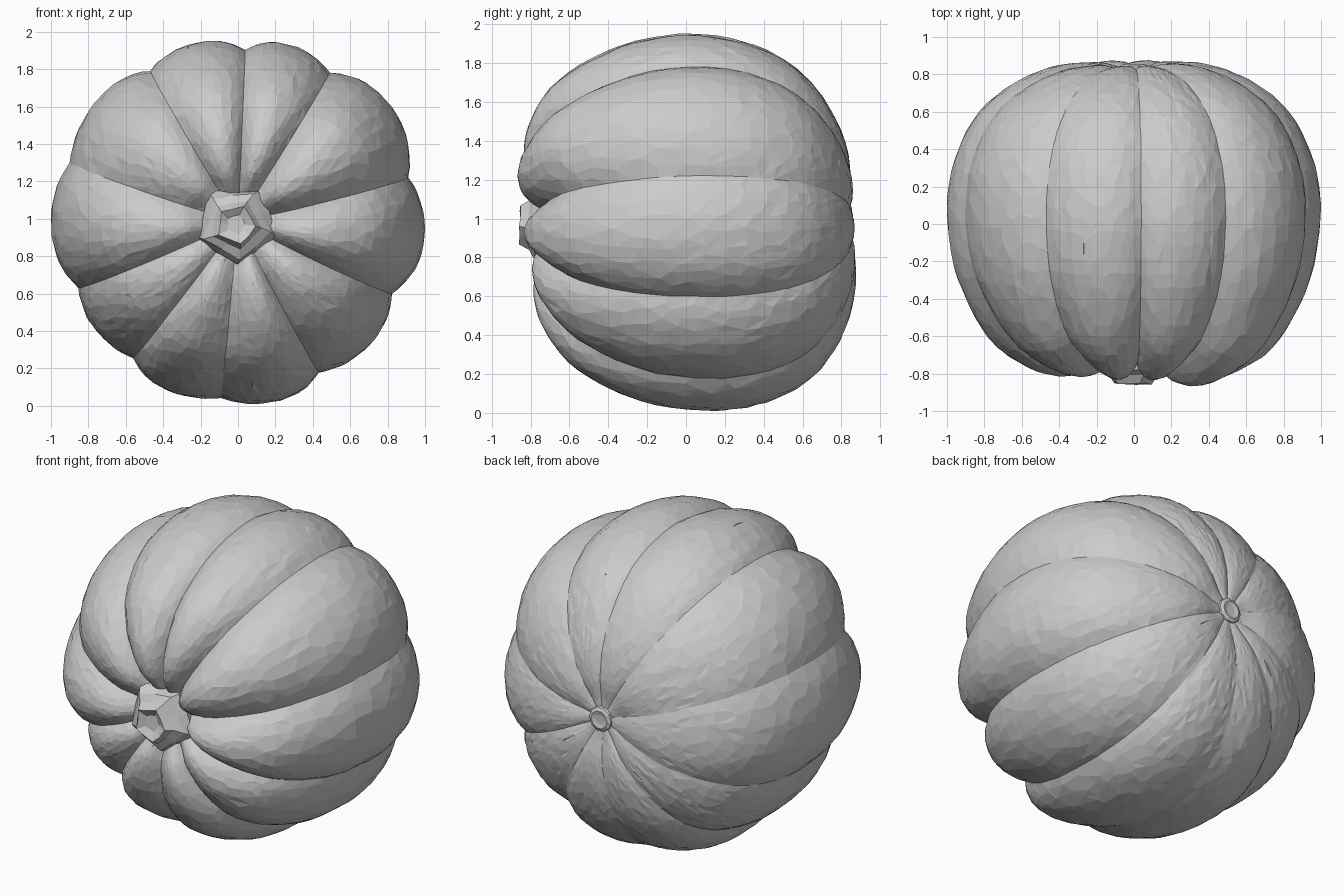
import bpy, math, random
from mathutils import Vector

if "Cube" in bpy.data.objects:
    bpy.data.objects.remove(bpy.data.objects["Cube"])

random.seed(4)

# Grooves (angle, radius) seen from the front, and the crest radius of the lobe after each
GROOVES = [(87.5, .90), (57.9, .92), (13.6, .936), (-26, .912), (-62.3, .926),
           (-95.4, .96), (-127, .928), (-156.5, .927), (-198.4, .949), (-239.3, .919)]
CRESTS = [.97, 1.015, 1.0, .975, .997, .992, .965, 1.0, .985, .967]

# Lobe profile from the stem pit to the blossom end: radius, y, groove strength
PROFILE = [(.02, -.70, 0), (.14, -.71, .3), (.20, -.75, .8), (.29, -.80, 1.2), (.42, -.81, 1.5),
           (.57, -.765, 1.5), (.74, -.65, 1.4), (.87, -.46, 1.2), (.965, -.22, 1.05), (1.0, .04, 1),
           (.985, .24, .9), (.94, .40, .8), (.87, .54, .7), (.78, .65, .6), (.66, .74, .45),
           (.52, .81, .35), (.38, .85, .3), (.24, .86, .25), (.12, .84, .15), (.02, .83, 0)]


def spline(pts, t):
    """Catmull-Rom point at parameter t in 0..1."""
    n = len(pts) - 1
    i = min(int(t * n), n - 1)
    u = t * n - i
    a, b, c, d = (Vector(pts[max(0, min(n, i + k))]) for k in (-1, 0, 1, 2))
    return .5 * (2 * b + (c - a) * u + (2 * a - 5 * b + 4 * c - d) * u**2
                 + (3 * b - a - 3 * c + d) * u**3)


def loft(name, rings):
    """Closed skin over equal-length rings, capped at both ends."""
    n = len(rings[0])
    verts = [v for ring in rings for v in ring]
    faces = [(j * n + i, j * n + (i + 1) % n, (j + 1) * n + (i + 1) % n, (j + 1) * n + i)
             for j in range(len(rings) - 1) for i in range(n)]
    faces += [tuple(reversed(range(n))), tuple(range(len(verts) - n, len(verts)))]
    mesh = bpy.data.meshes.new(name)
    mesh.from_pydata(verts, [], faces)
    ob = bpy.data.objects.new(name, mesh)
    bpy.context.collection.objects.link(ob)
    import_bm = bmesh.new()
    import_bm.from_mesh(mesh)
    bmesh.ops.recalc_face_normals(import_bm, faces=import_bm.faces)
    import_bm.to_mesh(mesh)
    import_bm.free()
    return ob


import bmesh

# Ribbed body lying on its side
SEG, ROWS = 16, 64
rings = []
for j in range(ROWS + 1):
    t = j / ROWS
    r, y, k = spline(PROFILE, t)
    tan = spline(PROFILE, min(1, t + .01)) - spline(PROFILE, max(0, t - .01))
    nr, ny = Vector((tan.y, -tan.x)).normalized()
    ring = []
    for i, (a0, g0) in enumerate(GROOVES):
        a1, g1 = GROOVES[(i + 1) % len(GROOVES)]
        if a1 > a0:
            a1 -= 360
        for m in range(SEG):
            s = m / SEG
            g = g0 + (g1 - g0) * s
            bulge = 1 - abs(2 * s - 1) ** 2.2
            push = k * ((CRESTS[i] - g) * bulge - .06) + random.uniform(-.003, .003) * min(1, r * 2)
            rad = r * (g + .06) + nr * push
            ang = math.radians(a0 + (a1 - a0) * s)
            dz = rad * math.sin(ang)
            # upper lobes lean forward, lower ones sit back
            ring.append((rad * math.cos(ang), y + ny * push - .06 * dz, 1 + dz - .03 * max(0, -y)))
    rings.append(ring)
body = loft("pumpkin_body", rings)
dec = body.modifiers.new("facets", 'DECIMATE')
dec.ratio = .35

# Chunky angular stem stump with a hollow cut end
STEM = [(-.66, .21), (-.74, .205), (-.785, .175), (-.815, .125), (-.86, .10), (-.835, .05)]
SIDES = 10
rings = []
for j, (y, r) in enumerate(STEM):
    ring = []
    for i in range(SIDES):
        a = math.tau * i / SIDES + .3 + j * .06
        rr = r * (1.06 if i % 2 else .88) * random.uniform(.94, 1.06)
        ring.append((-.01 + rr * math.cos(a), y + random.uniform(0, .012), .97 + rr * math.sin(a)))
    rings.append(ring)
loft("stem", rings)

# Small blossom scar on the back
scar = [(.80, .085), (.845, .075), (.855, .055), (.848, .03)]
loft("blossom_scar", [[(r * math.cos(math.tau * i / 10), y, 1 + r * math.sin(math.tau * i / 10))
                       for i in range(10)] for y, r in scar])
